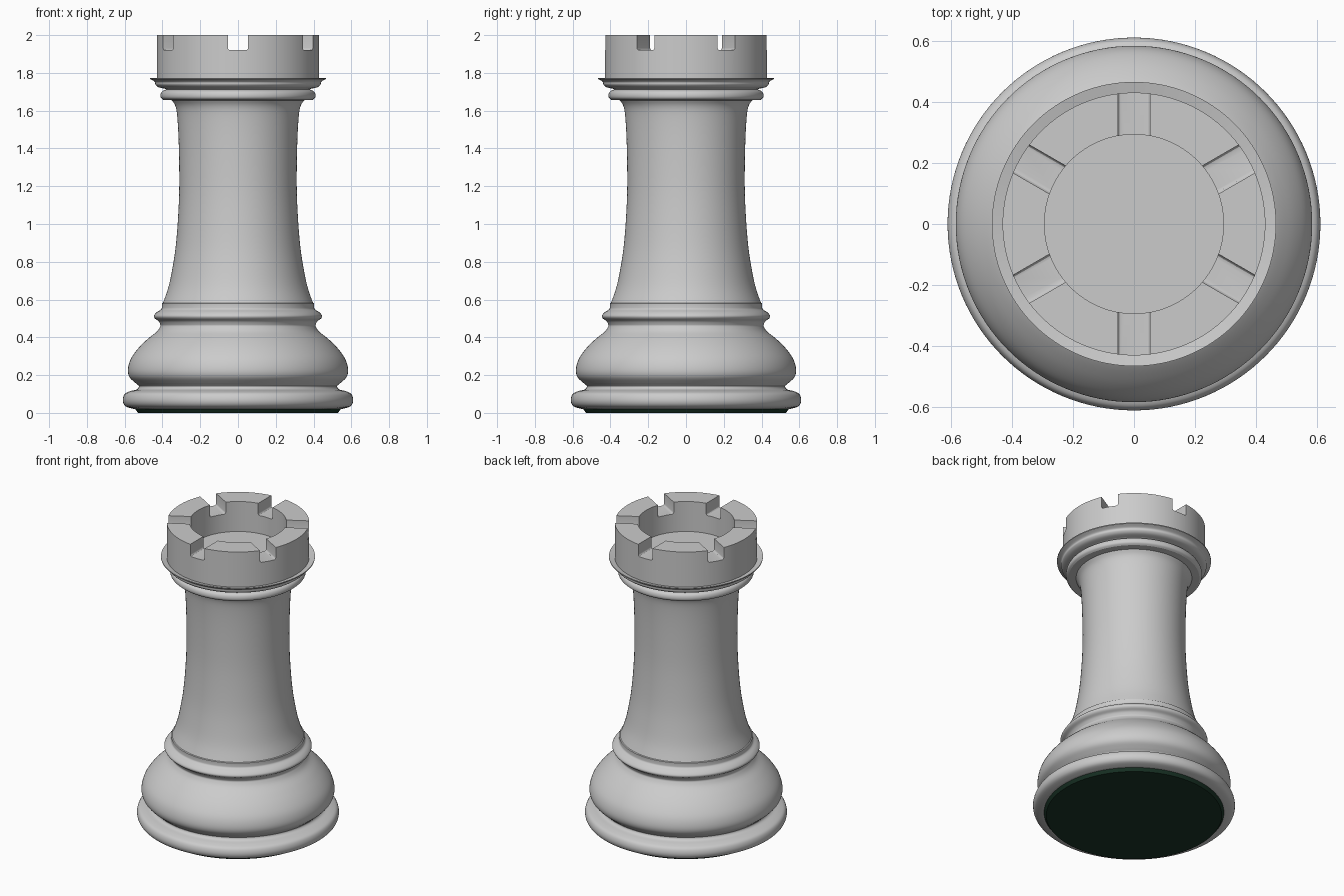
import bpy, bmesh, math
from mathutils import Matrix, Vector

if "Cube" in bpy.data.objects:
    bpy.data.objects.remove(bpy.data.objects["Cube"])

SEGMENTS = 128


def smooth_run(pts, steps=4):
    """Catmull-Rom curve through one run of (radius, z) points."""
    p = [Vector(q) for q in pts]
    if len(p) < 3:
        return p
    p = [p[0]] + p + [p[-1]]
    out = []
    for a, b, c, d in zip(p, p[1:], p[2:], p[3:]):
        for i in range(steps):
            t = i / steps
            out.append(0.5 * (2 * b + (c - a) * t + (2 * a - 5 * b + 4 * c - d) * t * t
                              + (3 * b - a - 3 * c + d) * t ** 3))
    return out + [p[-1]]


def lathe(name, runs):
    """Closed turned solid; runs meet at sharp corners."""
    profile = [q for run in runs for q in smooth_run(run)]
    bm = bmesh.new()
    verts = [bm.verts.new((max(r, 0), 0, z)) for r, z in profile]
    edges = [bm.edges.new(pair) for pair in zip(verts, verts[1:])]
    bmesh.ops.spin(bm, geom=verts + edges, cent=(0, 0, 0), axis=(0, 0, 1),
                   angle=2 * math.pi, steps=SEGMENTS, use_merge=False)
    bmesh.ops.remove_doubles(bm, verts=bm.verts, dist=0.0004)
    bmesh.ops.recalc_face_normals(bm, faces=bm.faces)
    return to_object(name, bm)


def to_object(name, bm):
    mesh = bpy.data.meshes.new(name)
    bm.to_mesh(mesh)
    bm.free()
    obj = bpy.data.objects.new(name, mesh)
    bpy.context.collection.objects.link(obj)
    return obj


def activate(obj):
    bpy.ops.object.select_all(action='DESELECT')
    obj.select_set(True)
    bpy.context.view_layer.objects.active = obj


# Turned body: foot, bulb, collar, shaft, upper rings, hollow crown
tower = lathe("tower_body", [
    [(0, 0.02), (0.55, 0.02)],
    [(0.55, 0.02), (0.595, 0.035), (0.61, 0.065), (0.6, 0.1), (0.57, 0.115),
     (0.535, 0.125), (0.525, 0.142), (0.545, 0.16), (0.575, 0.19), (0.583, 0.23),
     (0.568, 0.285), (0.53, 0.34), (0.48, 0.39), (0.43, 0.43), (0.41, 0.46)],
    [(0.41, 0.465), (0.42, 0.485), (0.44, 0.5), (0.445, 0.515), (0.43, 0.533),
     (0.407, 0.548), (0.403, 0.562), (0.403, 0.58)],
    [(0.397, 0.583), (0.37, 0.66), (0.35, 0.75), (0.33, 0.88), (0.317, 1.04),
     (0.311, 1.2), (0.313, 1.4), (0.32, 1.55), (0.33, 1.62), (0.35, 1.655)],
    [(0.395, 1.657), (0.408, 1.668), (0.41, 1.685), (0.402, 1.702), (0.38, 1.712)],
    [(0.385, 1.716), (0.42, 1.724), (0.437, 1.738), (0.441, 1.753), (0.465, 1.768)],
    [(0.465, 1.774), (0.43, 1.766)],
    [(0.43, 2.0), (0.293, 2.0)],
    [(0.293, 1.8), (0, 1.8)],
])

# Three bars across the crown cut its six notches
bm = bmesh.new()
for k in range(3):
    turn = Matrix.Rotation(math.radians(30 + 60 * k), 4, 'Z')
    bar = bmesh.ops.create_cube(
        bm, size=1, matrix=turn @ Matrix.Translation((0, 0, 2.02)) @ Matrix.Diagonal((1.2, 0.106, 0.2, 1)))
    bottom = {e for v in bar["verts"] for e in v.link_edges
              if e.calc_length() > 1 and all(w.co.z < 2 for w in e.verts)}
    bmesh.ops.bevel(bm, geom=list(bottom), offset=0.012, segments=3,
                    affect='EDGES', profile=0.5)
cutter = to_object("notch_cutter", bm)
cutter.hide_render = True

activate(tower)
cut = tower.modifiers.new("notches", 'BOOLEAN')
cut.operation = 'DIFFERENCE'
cut.solver = 'EXACT'
cut.use_self = True
cut.object = cutter
bpy.ops.object.modifier_apply(modifier=cut.name)
bpy.data.objects.remove(cutter, do_unlink=True)

# Felt pad under the foot
felt = lathe("felt_pad", [[(0, 0), (0.53, 0)], [(0.545, 0.022), (0, 0.022)]])
green = bpy.data.materials.new("dark_green_felt")
green.diffuse_color = (0.01, 0.035, 0.02, 1)
green.use_nodes = True
green.node_tree.nodes["Principled BSDF"].inputs["Base Color"].default_value = green.diffuse_color
felt.data.materials.append(green)

for obj in (tower, felt):
    activate(obj)
    bpy.ops.object.shade_smooth_by_angle(angle=math.radians(30))
